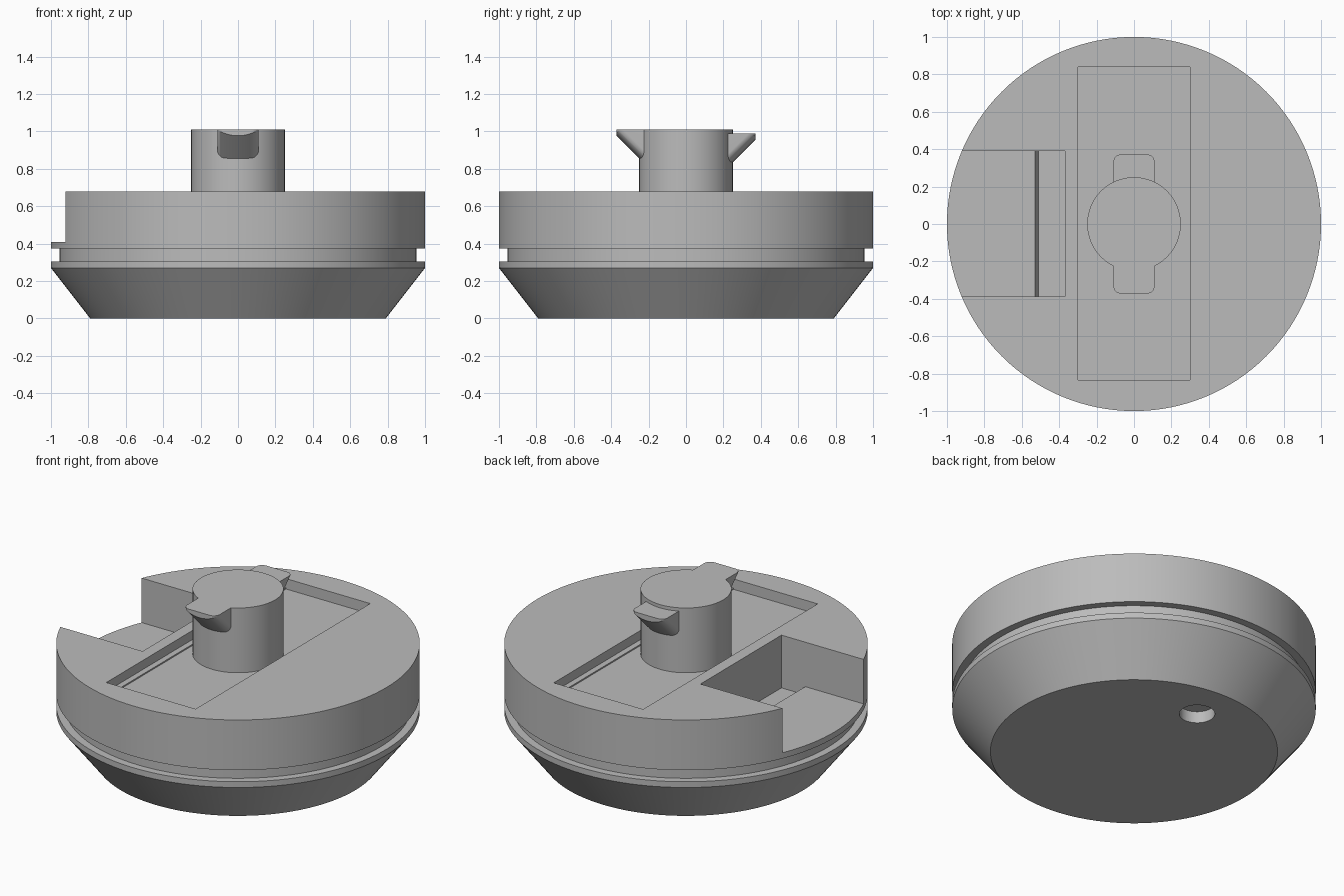
import bpy, bmesh, math
from mathutils import Matrix, Vector

cube = bpy.data.objects.get("Cube")
if cube:
    bpy.data.objects.remove(cube, do_unlink=True)

grey = bpy.data.materials.new("plain_grey")
grey.use_nodes = True
grey.diffuse_color = (0.5, 0.5, 0.5, 1)
grey.node_tree.nodes["Principled BSDF"].inputs["Base Color"].default_value = (0.5, 0.5, 0.5, 1)


def make(name, bm):
    bmesh.ops.remove_doubles(bm, verts=bm.verts, dist=1e-5)
    bmesh.ops.recalc_face_normals(bm, faces=bm.faces)
    mesh = bpy.data.meshes.new(name)
    bm.to_mesh(mesh)
    bm.free()
    mesh.materials.append(grey)
    obj = bpy.data.objects.new(name, mesh)
    bpy.context.collection.objects.link(obj)
    return obj


def revolve(name, profile, steps=128):
    bm = bmesh.new()
    verts = [bm.verts.new((r, 0, z)) for r, z in profile]
    edges = [bm.edges.new(pair) for pair in zip(verts, verts[1:])]
    bmesh.ops.spin(bm, geom=verts + edges, cent=(0, 0, 0), axis=(0, 0, 1),
                   angle=math.tau, steps=steps, use_merge=True)
    return make(name, bm)


def extrude_along_y(name, profile, y0, y1):
    bm = bmesh.new()
    face = bm.faces.new([bm.verts.new((x, y0, z)) for x, z in profile])
    new = bmesh.ops.extrude_face_region(bm, geom=[face])["geom"]
    bmesh.ops.translate(bm, vec=(0, y1 - y0, 0),
                        verts=[v for v in new if isinstance(v, bmesh.types.BMVert)])
    return make(name, bm)


def cut(target, cutter):
    mod = target.modifiers.new(cutter.name, "BOOLEAN")
    mod.operation = "DIFFERENCE"
    mod.solver = "EXACT"
    mod.object = cutter
    bpy.context.view_layer.objects.active = target
    bpy.ops.object.modifier_apply(modifier=mod.name)
    bpy.data.objects.remove(cutter, do_unlink=True)


def smooth(obj):
    bpy.ops.object.select_all(action="DESELECT")
    obj.select_set(True)
    bpy.context.view_layer.objects.active = obj
    bpy.ops.object.shade_smooth_by_angle(angle=math.radians(25))


# Round body with tapered base and a groove around its side
TOP = 0.68
body = revolve("body", [(0, 0), (0.79, 0), (1, 0.27), (1, 0.305), (0.955, 0.305),
                        (0.955, 0.375), (1, 0.375), (1, TOP), (0, TOP)])

# Side notch with a lower inner floor
cut(body, extrude_along_y("notch_cutter", [(-1.1, 0.41), (-0.53, 0.41), (-0.51, 0.36),
                                           (-0.37, 0.36), (-0.37, 0.8), (-1.1, 0.8)],
                          -0.387, 0.39))

# Long shallow slot in the top, with a narrow ledge along each side
cut(body, extrude_along_y("slot_cutter", [(-0.3, 0.8), (-0.3, 0.625), (-0.265, 0.625),
                                          (-0.265, 0.617), (0.265, 0.617), (0.265, 0.625),
                                          (0.3, 0.625), (0.3, 0.8)], -0.835, 0.84))

# Blind hole in the underside
hole = revolve("hole_cutter", [(0, -0.1), (0.098, -0.1), (0.098, 0.07), (0, 0.07)], 48)
hole.data.transform(Matrix.Translation(Vector((0, 0.54, 0))))
cut(body, hole)
smooth(body)

# Central post
post = revolve("post", [(0, 0.6), (0.25, 0.6), (0.25, 1.01), (0, 1.01)], 96)
smooth(post)


# Lugs: flat top, rounded tip, curved underside sloping in to the post
def lug(name, side, top):
    half, reach, root, corner, count = 0.11, 0.372, 0.16, 0.04, 24
    bm = bmesh.new()
    rings = []
    for i in range(count + 1):
        x = -half * math.cos(math.pi * i / count)
        over = max(0, abs(x) - (half - corner))
        tip = reach - corner + math.sqrt(max(0, corner ** 2 - over ** 2))
        low = top - 0.003 - 0.03 * (1 - (x / half) ** 2)
        points = [(root, top), (tip, top), (tip, low), (root, low - (tip - root))]
        rings.append([bm.verts.new((x, side * y, z)) for y, z in points])
    for a, b in zip(rings, rings[1:]):
        for k in range(4):
            j = (k + 1) % 4
            bm.faces.new((a[k], a[j], b[j], b[k]))
    bm.faces.new(rings[0])
    bm.faces.new(rings[-1])
    smooth(make(name, bm))


lug("front_lug", -1, 1.01)
lug("back_lug", 1, 0.99)
